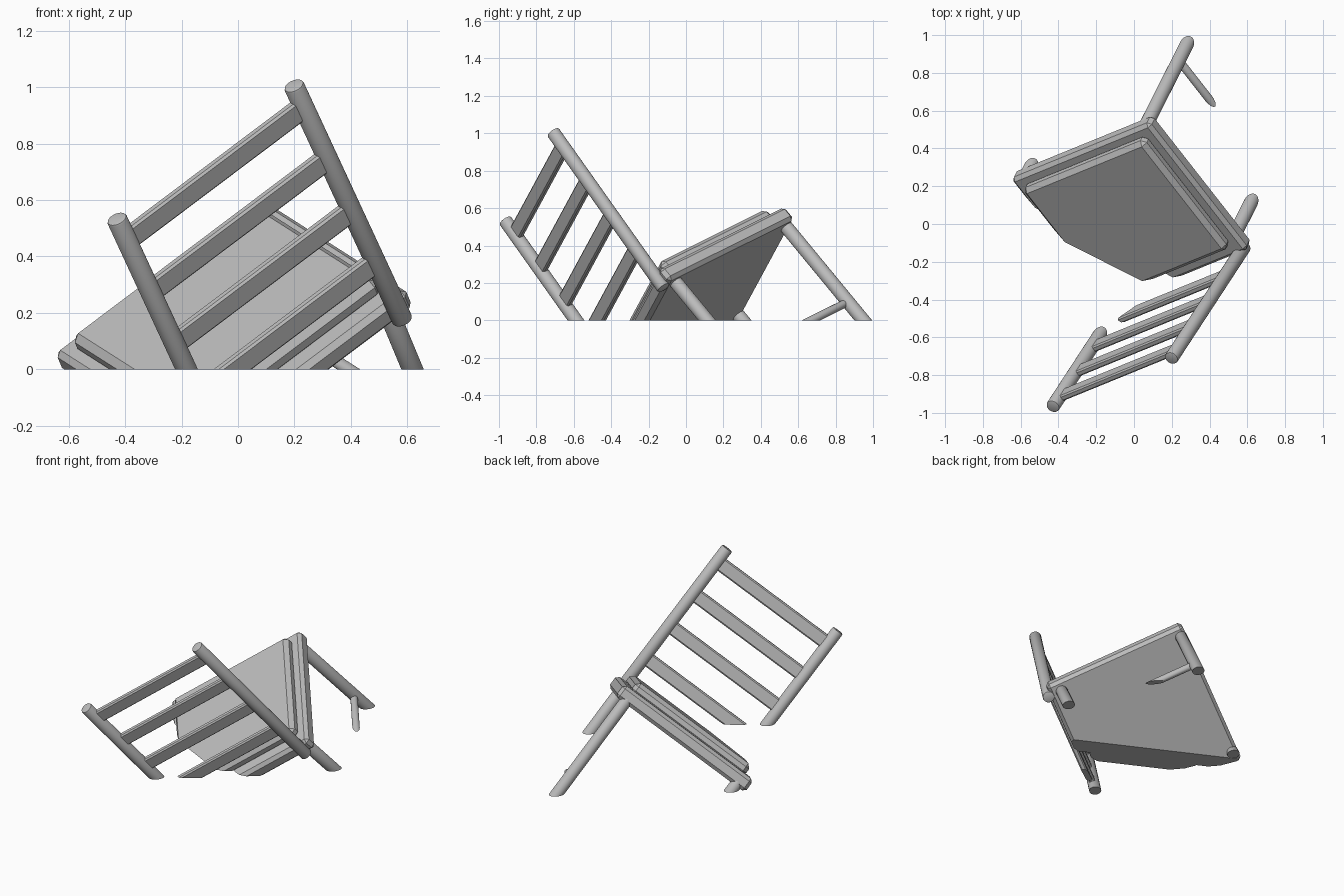
import bpy, bmesh, math
from mathutils import Matrix, Vector

if "Cube" in bpy.data.objects:
    bpy.data.objects.remove(bpy.data.objects["Cube"])

grey = bpy.data.materials.new("plain_grey")
grey.use_nodes = True
colour = (0.5, 0.5, 0.5, 1)
grey.diffuse_color = colour
grey.node_tree.nodes["Principled BSDF"].inputs["Base Color"].default_value = colour

# Chair frame: local x = left, y = seat front, z = up, tipped over in the world
side = Vector((0.76, 0.31, 0.572)).normalized()
fwd = Vector((-0.574, 0.733, 0.365))
fwd = (fwd - side * fwd.dot(side)).normalized()
TIP = Matrix((side, fwd, side.cross(fwd))).transposed().to_4x4()
MID = 0.092      # chair centre line
HALF = 0.413     # post and leg distance from the centre line


def finish(name, bm, local, smooth=False):
    """Tip the part, trim it at the ground and make the object."""
    bmesh.ops.transform(bm, matrix=TIP @ local, verts=bm.verts)
    geom = bm.verts[:] + bm.edges[:] + bm.faces[:]
    cut = bmesh.ops.bisect_plane(bm, geom=geom, plane_co=(0, 0, 0),
                                 plane_no=(0, 0, 1), clear_inner=True)
    rim = [e for e in cut["geom_cut"] if isinstance(e, bmesh.types.BMEdge)]
    if rim:
        bmesh.ops.holes_fill(bm, edges=rim, sides=0)
    bmesh.ops.recalc_face_normals(bm, faces=bm.faces)
    if not bm.faces:
        bm.free()
        return
    mesh = bpy.data.meshes.new(name)
    bm.to_mesh(mesh)
    bm.free()
    mesh.materials.append(grey)
    obj = bpy.data.objects.new(name, mesh)
    bpy.context.collection.objects.link(obj)
    if smooth:
        bpy.ops.object.select_all(action='DESELECT')
        obj.select_set(True)
        bpy.context.view_layer.objects.active = obj
        bpy.ops.object.shade_smooth_by_angle(angle=math.radians(35))


def board(name, centre, size, bevel, turn=Matrix()):
    """Box with chamfered edges."""
    bm = bmesh.new()
    bmesh.ops.create_cube(bm, size=1)
    bmesh.ops.scale(bm, vec=size, verts=bm.verts)
    bmesh.ops.bevel(bm, geom=bm.edges[:], offset=bevel, segments=1, affect='EDGES')
    finish(name, bm, Matrix.Translation(centre) @ turn)


def rod(name, start, end, radius):
    """Round bar with softened ends."""
    start, end = Vector(start), Vector(end)
    bm = bmesh.new()
    bmesh.ops.create_cone(bm, cap_ends=True, segments=24, radius1=radius,
                          radius2=radius, depth=(end - start).length)
    caps = [e for e in bm.edges if abs(e.verts[0].co.z - e.verts[1].co.z) < 1e-5]
    bmesh.ops.bevel(bm, geom=caps, offset=0.008, segments=2, profile=0.5, affect='EDGES')
    turn = (end - start).to_track_quat('Z', 'Y').to_matrix().to_4x4()
    finish(name, bm, Matrix.Translation((start + end) / 2) @ turn, True)


# Seat and cushion
board("seat_frame", (MID, 0.112, 0.063), (0.966, 0.915, 0.09), 0.02)
board("seat_cushion", (MID, 0.122, 0.13), (0.85, 0.785, 0.08), 0.025)

# Posts, legs and side stretchers
post_top, post_foot = Vector((0, -0.267, 1.11)), Vector((0, -0.36, 0.02))
for label, sign in (("left", 1), ("right", -1)):
    x = MID + sign * HALF
    off = Vector((x, 0, 0))
    rod("back_post_" + label, post_foot + off, post_top + off, 0.037)
    rod("front_leg_" + label, (x, 0.535, -0.8), (x, 0.535, 0.05), 0.037)
    rod("back_leg_" + label, (x, -0.272, -0.8), (x, -0.272, 0.05), 0.037)
    rod("side_stretcher_" + label, (x, -0.272, -0.525), (x, 0.535, -0.525), 0.022)

# Backrest slats, evenly spaced down the leaning posts
down = (post_foot - post_top).normalized()
lean = Matrix.Rotation(-math.atan2(post_top.y - post_foot.y, post_top.z - post_foot.z), 4, 'X')
for i in range(4):
    centre = post_top + down * (0.10 + 0.24 * i) + Vector((MID, 0, 0))
    board("back_slat_%d" % (i + 1), centre, (2 * HALF, 0.035, 0.085), 0.008, lean)
